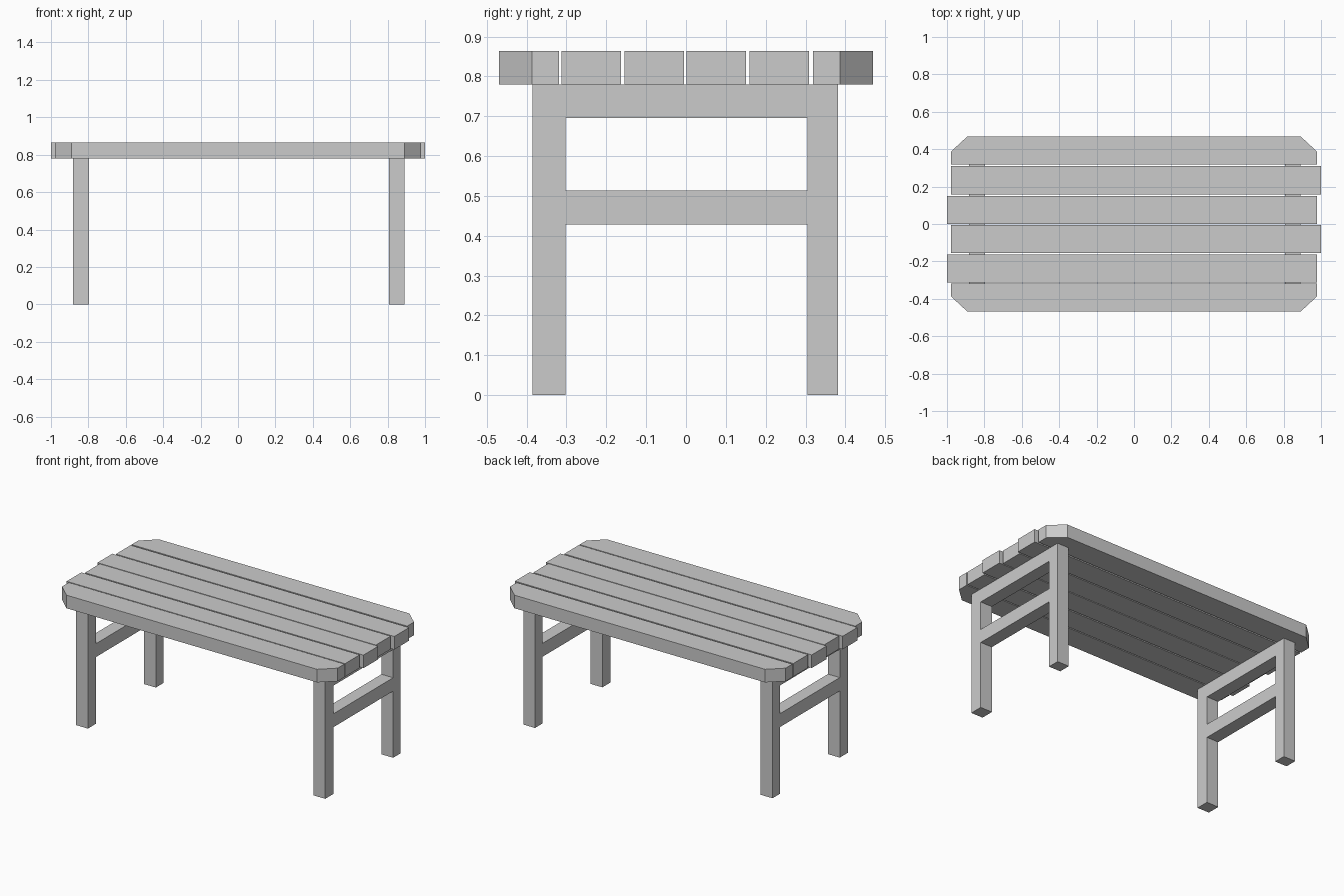
import bpy
import bmesh

cube = bpy.data.objects.get("Cube")
if cube:
    bpy.data.objects.remove(cube, do_unlink=True)

GREY = (0.6, 0.6, 0.6, 1)
wood = bpy.data.materials.new("plain grey")
wood.use_nodes = True
wood.diffuse_color = GREY
wood.node_tree.nodes["Principled BSDF"].inputs["Base Color"].default_value = GREY


def prism(name, outline, z0, z1):
    """Extrude a flat outline upward from z0 to z1."""
    bm = bmesh.new()
    face = bm.faces.new([bm.verts.new((x, y, z0)) for x, y in outline])
    top = bmesh.ops.extrude_face_region(bm, geom=[face])["geom"]
    verts = [v for v in top if isinstance(v, bmesh.types.BMVert)]
    bmesh.ops.translate(bm, verts=verts, vec=(0, 0, z1 - z0))
    bmesh.ops.recalc_face_normals(bm, faces=bm.faces)
    mesh = bpy.data.meshes.new(name)
    bm.to_mesh(mesh)
    bm.free()
    mesh.materials.append(wood)
    obj = bpy.data.objects.new(name, mesh)
    bpy.context.collection.objects.link(obj)
    return obj


def box(name, x0, x1, y0, y1, z0, z1):
    return prism(name, [(x0, y0), (x1, y0), (x1, y1), (x0, y1)], z0, z1)


SEAT, TOP = 0.78, 0.864

# Inner planks, alternately shifted to the left and right
for i, (y0, y1) in enumerate([(-0.312, -0.163), (-0.154, -0.005),
                              (0.001, 0.151), (0.159, 0.309)]):
    shift = -0.01 if i % 2 == 0 else 0.01
    box(f"inner_plank_{i + 1}", shift - 0.989, shift + 0.989, y0, y1, SEAT, TOP)

# Outer planks with clipped corners
for name, side in (("front_plank", -1), ("back_plank", 1)):
    outline = [(-0.979, 0.319), (0.979, 0.319), (0.979, 0.387),
               (0.89, 0.469), (-0.89, 0.469), (-0.979, 0.387)]
    prism(name, [(x, side * y) for x, y in outline], SEAT, TOP)

# Leg frames: two posts joined by an upper and a lower rail
for side, x0, x1 in (("right", -0.881, -0.797), ("left", 0.806, 0.889)):
    box(f"{side}_front_leg", x0, x1, -0.385, -0.302, 0, SEAT)
    box(f"{side}_back_leg", x0, x1, 0.305, 0.381, 0, SEAT)
    box(f"{side}_upper_rail", x0, x1, -0.302, 0.305, 0.695, SEAT)
    box(f"{side}_lower_rail", x0, x1, -0.302, 0.305, 0.428, 0.514)
